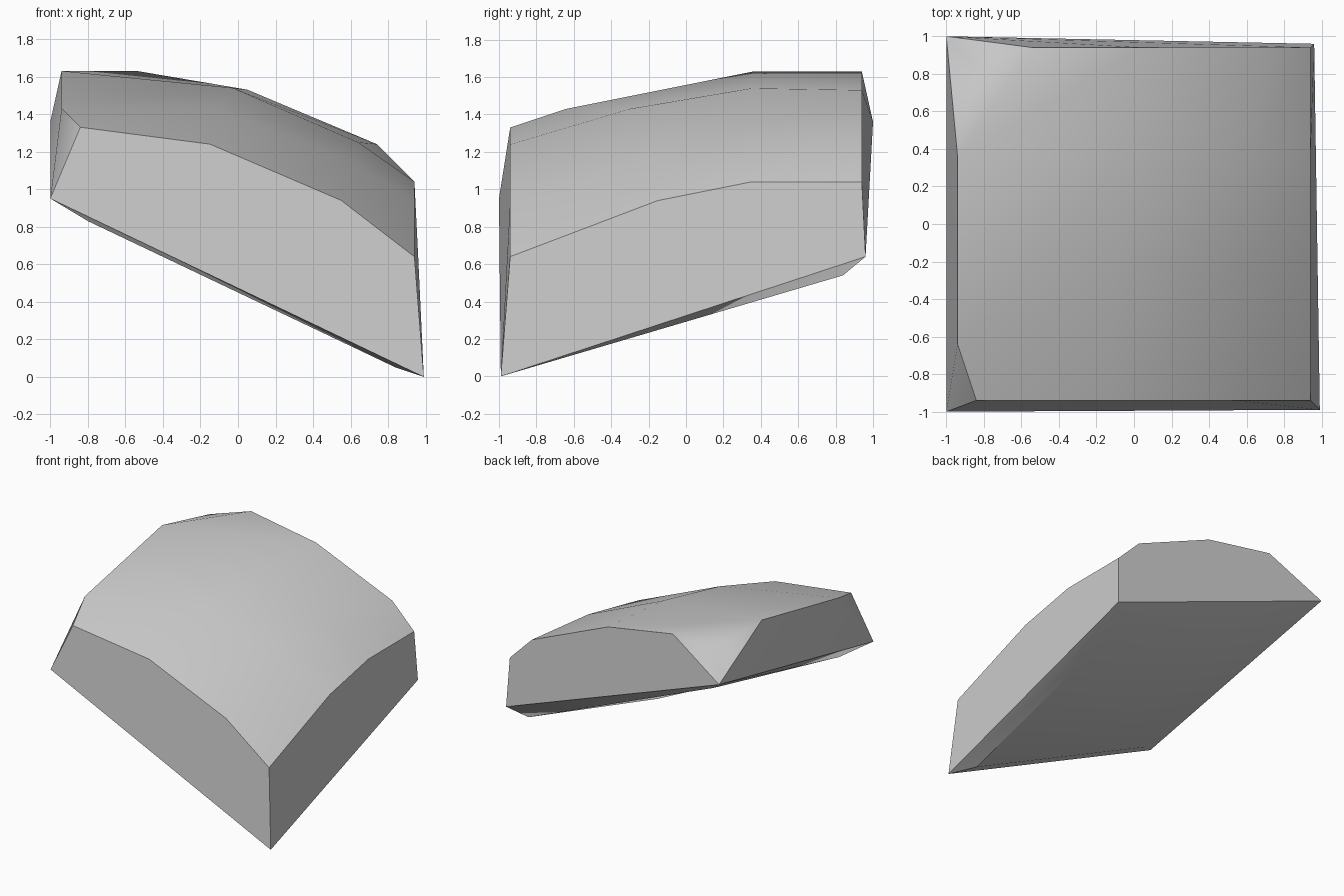
import bpy
import bmesh
import math

default_cube = bpy.data.objects.get("Cube")
if default_cube:
    bpy.data.objects.remove(default_cube, do_unlink=True)

# One plain stone colour
stone = bpy.data.materials.new("stone_grey")
stone.use_nodes = True
colour = (0.6, 0.6, 0.6, 1)
stone.diffuse_color = colour
stone.node_tree.nodes["Principled BSDF"].inputs["Base Color"].default_value = colour

bm = bmesh.new()


def points(*coords):
    """Add a row of vertices and return them."""
    return [bm.verts.new(co) for co in coords]


def face(*verts):
    """Add one face from existing vertices."""
    return bm.faces.new(verts)


def bridge(first, second):
    """Join two equally long rows with quads."""
    for i in range(len(first) - 1):
        face(first[i], first[i + 1], second[i + 1], second[i])


# Domed top: cross-section rows running from left to right, front row first
front = points((-.84, -.94, 1.33), (-.15, -.94, 1.24), (.55, -.94, .94), (.94, -.94, .64))
middle = points((-.94, -.64, 1.43), (-.1, -.3, 1.43), (.6, -.24, 1.15), (.94, -.15, .94))
crest = points((-.94, .36, 1.63), (-.03, .35, 1.54), (.64, .35, 1.25), (.94, .35, 1.04))
back = points((-.54, .94, 1.63), (.05, .94, 1.53), (.74, .94, 1.24), (.94, .94, 1.04))
rows = [front, middle, crest, back]
for row, following in zip(rows, rows[1:]):
    bridge(row, following)

# Widest outline of the slab, and the slightly smaller sunken underside
rim = points((-1, -1, .95), (.99, -.99, 0), (.96, .96, .64), (-1, 1, 1.36))
base = points((-.8, -.84, .83), (.84, -.84, .05), (.84, .84, .54), (-.84, .84, 1.23))
front_left, front_right, back_right, back_left = rim

# Four broken side faces
face(front_left, front_right, *reversed(front))
face(front_right, back_right, *[row[-1] for row in reversed(rows)])
face(back_right, back_left, *back)
face(back_left, front_left, middle[0], crest[0])

# Chipped corners on the high side
face(front_left, front[0], middle[0])
chip = bm.verts.new((-.86, .86, 1.55))
face(crest[0], back[0], chip)
face(back_left, chip, back[0])
face(back_left, crest[0], chip)

# Bevelled underside
bridge(rim + rim[:1], base + base[:1])
face(*base)

bmesh.ops.recalc_face_normals(bm, faces=bm.faces[:])
mesh = bpy.data.meshes.new("stone_slab")
bm.to_mesh(mesh)
bm.free()
mesh.materials.append(stone)

slab = bpy.data.objects.new("stone_slab", mesh)
bpy.context.collection.objects.link(slab)
bpy.ops.object.select_all(action="DESELECT")
slab.select_set(True)
bpy.context.view_layer.objects.active = slab
bpy.ops.object.shade_smooth_by_angle(angle=math.radians(35))
